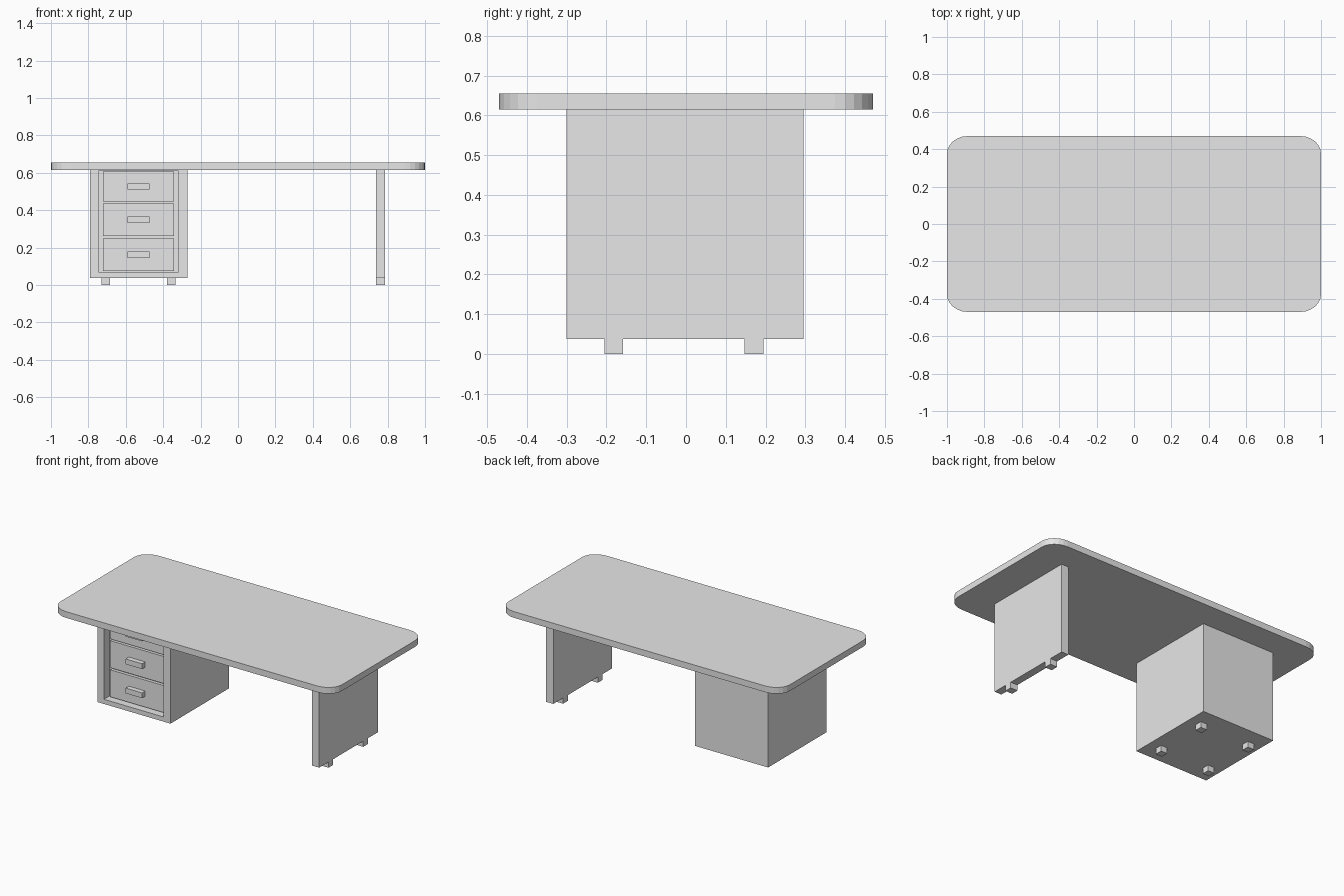
import bpy
import bmesh
from math import cos, sin, pi

cube = bpy.data.objects.get("Cube")
if cube:
    bpy.data.objects.remove(cube, do_unlink=True)

# Single plain grey finish
GREY = (0.8, 0.8, 0.8, 1)
grey = bpy.data.materials.new("plain grey")
grey.use_nodes = True
grey.diffuse_color = GREY
grey.node_tree.nodes["Principled BSDF"].inputs["Base Color"].default_value = GREY


def finish(name, bm):
    bmesh.ops.recalc_face_normals(bm, faces=bm.faces)
    mesh = bpy.data.meshes.new(name)
    bm.to_mesh(mesh)
    bm.free()
    mesh.materials.append(grey)
    obj = bpy.data.objects.new(name, mesh)
    bpy.context.collection.objects.link(obj)
    return obj


def box_mesh(*spans):
    """Box from three (low, high) spans along x, y and z."""
    bm = bmesh.new()
    bmesh.ops.create_cube(bm, size=1)
    for v in bm.verts:
        v.co = [lo if c < 0 else hi for c, (lo, hi) in zip(v.co, spans)]
    return bm


def box(name, *spans):
    return finish(name, box_mesh(*spans))


BOTTOM, UNDER, TOP = 0.037, 0.615, 0.655
DEPTH = (-0.3, 0.295)

# Desktop: rounded rectangle pulled up to its thickness
HALF_X, HALF_Y, RX, RY, STEPS = 1.0, 0.47, 0.11, 0.095, 6
bm = bmesh.new()
outline = []
for corner, (sx, sy) in enumerate([(1, 1), (-1, 1), (-1, -1), (1, -1)]):
    for i in range(STEPS + 1):
        a = (corner + i / STEPS) * pi / 2
        outline.append(bm.verts.new((sx * (HALF_X - RX) + RX * cos(a),
                                     sy * (HALF_Y - RY) + RY * sin(a), UNDER)))
base = bm.faces.new(outline)
up = bmesh.ops.extrude_face_region(bm, geom=[base], use_keep_orig=True)["geom"]
bmesh.ops.translate(bm, vec=(0, 0, TOP - UNDER),
                    verts=[g for g in up if isinstance(g, bmesh.types.BMVert)])
finish("desktop", bm)

# Cabinet with a recessed front opening
bm = box_mesh((-0.79, -0.27), DEPTH, (BOTTOM, UNDER))
bm.normal_update()
front = min(bm.faces, key=lambda f: f.calc_center_median().y)
middle = front.calc_center_median()
bmesh.ops.inset_region(bm, faces=[front], thickness=0.03)
for v in front.verts:
    v.co.x = -0.743 if v.co.x < middle.x else -0.32
    v.co.z = 0.067 if v.co.z < middle.z else 0.613
inner = bmesh.ops.extrude_discrete_faces(bm, faces=[front])["faces"][0]
bmesh.ops.translate(bm, vec=(0, 0.055, 0), verts=inner.verts)
finish("cabinet", bm)

# Drawers and their bar handles
for name, low, high in (("bottom", 0.075, 0.249), ("middle", 0.262, 0.436),
                        ("top", 0.447, 0.607)):
    mid = (low + high) / 2
    box(name + "_drawer", (-0.723, -0.343), (-0.265, -0.24), (low, high))
    box(name + "_handle", (-0.59, -0.474), (-0.297, -0.26),
        (mid - 0.017, mid + 0.017))

# Panel leg at the other end
LEG = (0.737, 0.787)
box("side_panel", LEG, DEPTH, (BOTTOM, UNDER))

# Small square feet under both supports
feet_x = {"cabinet_outer": (-0.73, -0.685), "cabinet_inner": (-0.38, -0.335),
          "panel": LEG}
for row, span_y in (("front", (-0.205, -0.158)), ("back", (0.147, 0.195))):
    for place, span_x in feet_x.items():
        box(f"{place}_{row}_foot", span_x, span_y, (0, BOTTOM))
